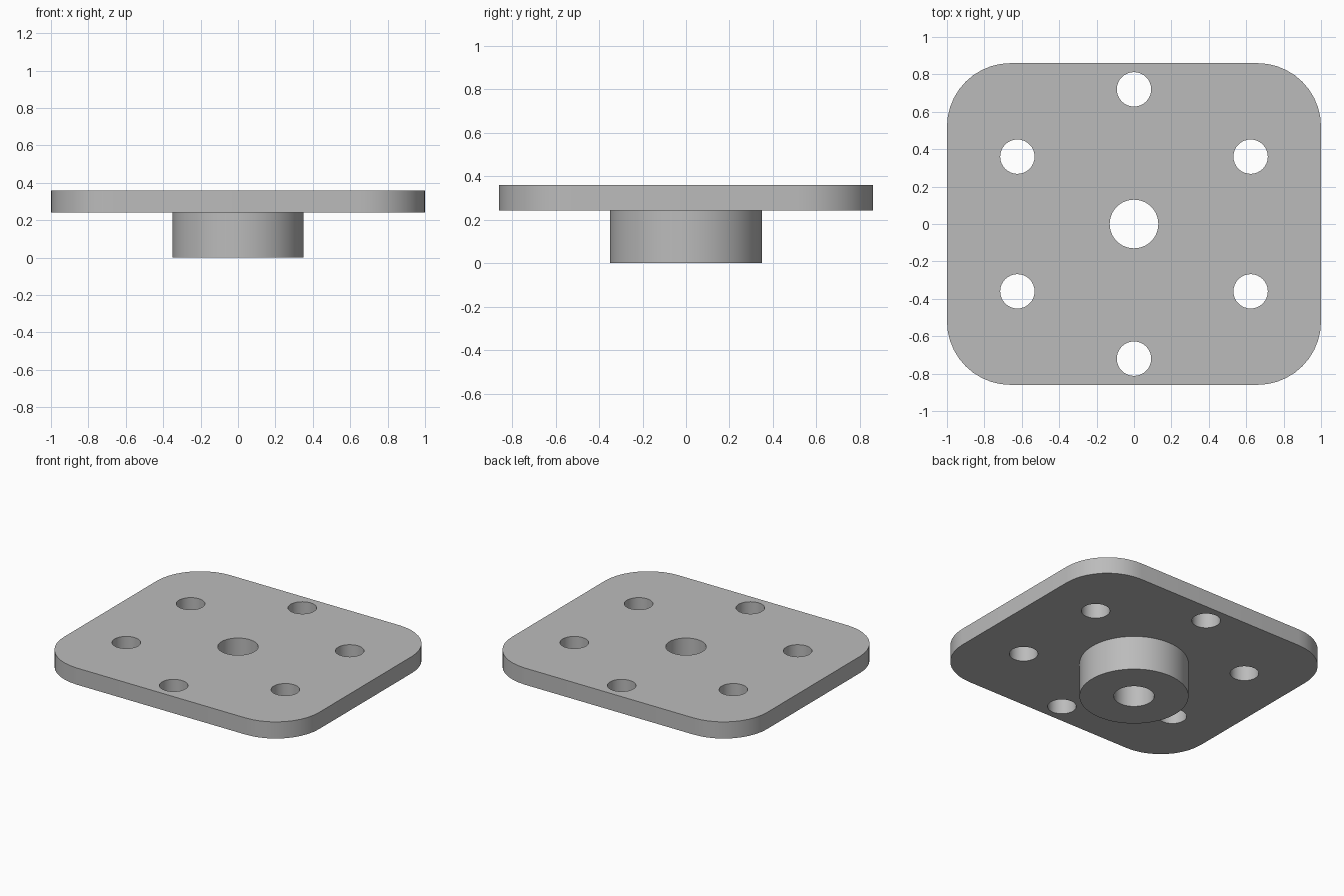
import bpy
import bmesh
from math import sin, cos, pi, radians

if "Cube" in bpy.data.objects:
    bpy.data.objects.remove(bpy.data.objects["Cube"], do_unlink=True)

HALF_X, HALF_Y = 1.0, 0.86
CORNER = 0.34
PLATE_BOTTOM, PLATE_TOP = 0.242, 0.36
HUB_RADIUS, BORE_RADIUS = 0.35, 0.13
BOLT_RADIUS, BOLT_CIRCLE, BOLT_COUNT = 0.092, 0.72, 6

grey = bpy.data.materials.new("plain grey")
grey.use_nodes = True
colour = (0.5, 0.5, 0.5, 1)
grey.diffuse_color = colour
grey.node_tree.nodes["Principled BSDF"].inputs["Base Color"].default_value = colour


def circle(radius, x=0, y=0, steps=48):
    return [(x + radius * cos(2 * pi * i / steps), y + radius * sin(2 * pi * i / steps))
            for i in range(steps)]


def rounded_rectangle(hx, hy, r, steps=10):
    points = []
    for quarter, (sx, sy) in enumerate([(1, 1), (-1, 1), (-1, -1), (1, -1)]):
        for i in range(steps + 1):
            a = (quarter + i / steps) * pi / 2
            points.append((sx * (hx - r) + r * cos(a), sy * (hy - r) + r * sin(a)))
    return points


def pierced_solid(name, outline, holes, bottom, top):
    """Fill an outline around its holes and extrude it upward."""
    bm = bmesh.new()
    for loop in [outline] + holes:
        verts = [bm.verts.new((x, y, bottom)) for x, y in loop]
        for i, v in enumerate(verts):
            bm.edges.new((verts[i - 1], v))
    bmesh.ops.triangle_fill(bm, edges=bm.edges[:], use_beauty=True, normal=(0, 0, 1))
    result = bmesh.ops.extrude_face_region(bm, geom=bm.faces[:], use_keep_orig=True)
    raised = [g for g in result["geom"] if isinstance(g, bmesh.types.BMVert)]
    bmesh.ops.translate(bm, verts=raised, vec=(0, 0, top - bottom))
    bmesh.ops.recalc_face_normals(bm, faces=bm.faces[:])
    mesh = bpy.data.meshes.new(name)
    bm.to_mesh(mesh)
    bm.free()
    mesh.materials.append(grey)
    obj = bpy.data.objects.new(name, mesh)
    bpy.context.collection.objects.link(obj)
    bpy.ops.object.select_all(action='DESELECT')
    obj.select_set(True)
    bpy.context.view_layer.objects.active = obj
    bpy.ops.object.shade_smooth_by_angle(angle=radians(30))
    return obj


# Plate with a central bore and a ring of bolt holes
bolt_angles = [pi / 2 + 2 * pi * i / BOLT_COUNT for i in range(BOLT_COUNT)]
bolt_holes = [circle(BOLT_RADIUS, BOLT_CIRCLE * cos(a), BOLT_CIRCLE * sin(a), 32)
              for a in bolt_angles]
pierced_solid("mounting_plate", rounded_rectangle(HALF_X, HALF_Y, CORNER),
              bolt_holes + [circle(BORE_RADIUS)], PLATE_BOTTOM, PLATE_TOP)

# Hub below the plate, sharing the bore
pierced_solid("hub", circle(HUB_RADIUS, steps=64), [circle(BORE_RADIUS)], 0, PLATE_BOTTOM)
